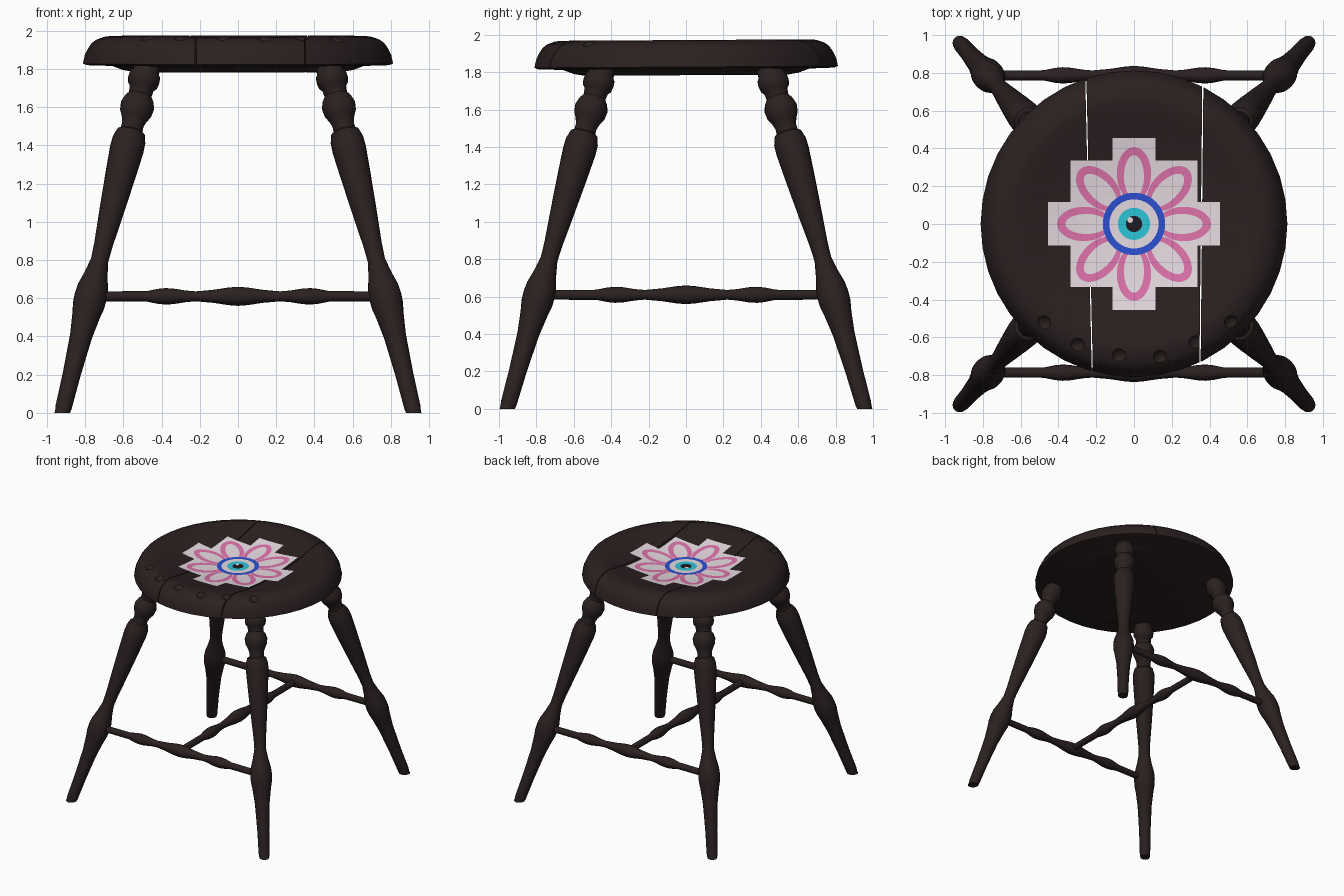
import bpy, bmesh
from math import sin, cos, pi, radians
from mathutils import Vector, Matrix

if "Cube" in bpy.data.objects:
    bpy.data.objects.remove(bpy.data.objects["Cube"])


def material(name, rgb):
    m = bpy.data.materials.new(name)
    m.use_nodes = True
    m.diffuse_color = (*rgb, 1)
    m.node_tree.nodes["Principled BSDF"].inputs["Base Color"].default_value = (*rgb, 1)
    return m


wood = material("dark wood", (0.024, 0.0145, 0.0145))
white = material("pale grey", (0.79, 0.71, 0.75))
pink = material("pink", (0.73, 0.17, 0.41))
blue = material("blue", (0.025, 0.08, 0.64))
teal = material("teal", (0.026, 0.56, 0.7))
black = material("black", (0.012, 0.012, 0.015))


def add_object(name, bm, mat, smooth=True):
    bmesh.ops.recalc_face_normals(bm, faces=bm.faces)
    mesh = bpy.data.meshes.new(name)
    bm.to_mesh(mesh)
    bm.free()
    mesh.materials.append(mat)
    ob = bpy.data.objects.new(name, mesh)
    bpy.context.collection.objects.link(ob)
    if smooth:
        smooth_edges(ob)
    return ob


def select(ob):
    bpy.ops.object.select_all(action="DESELECT")
    ob.select_set(True)
    bpy.context.view_layer.objects.active = ob


def smooth_edges(ob):
    select(ob)
    bpy.ops.object.shade_smooth_by_angle(angle=radians(35))


def lathe(profile, sides):
    """Solid of revolution about z from (radius, height) pairs, capped at both ends."""
    bm = bmesh.new()
    rings = [[bm.verts.new((r * cos(2 * pi * i / sides), r * sin(2 * pi * i / sides), z))
              for i in range(sides)] for r, z in profile]
    for a, b in zip(rings, rings[1:]):
        for i in range(sides):
            j = (i + 1) % sides
            bm.faces.new((a[i], a[j], b[j], b[i]))
    bm.faces.new(rings[0][::-1])
    bm.faces.new(rings[-1])
    return bm


def bisect(bm, point, normal, clear):
    geom = bm.verts[:] + bm.edges[:] + bm.faces[:]
    return bmesh.ops.bisect_plane(bm, geom=geom, plane_co=point, plane_no=normal,
                                  clear_outer=clear)["geom_cut"]


def cut(bm, point, normal):
    """Remove everything on the normal side of a plane and close the hole."""
    edges = [e for e in bisect(bm, point, normal, True) if isinstance(e, bmesh.types.BMEdge)]
    bmesh.ops.edgeloop_fill(bm, edges=edges)


# Seat: three planks cut from one rounded, dished disc, with narrow wedge gaps
SEAT_TOP = Vector((0, 0, 1.972))
TILT = (0.006, 0, 0)


def dish(r):
    """Height of the hollowed seat surface at a distance from its middle."""
    return -0.08 * max(0, 1 - (r / 0.64) ** 2)


seat_profile = [(0.54, -0.188), (0.6, -0.178), (0.66, -0.156), (0.79, -0.152), (0.812, -0.144),
                (0.802, -0.1), (0.785, -0.065), (0.765, -0.036), (0.74, -0.018), (0.7, -0.004), (0.67, 0)]
seat_profile += [(r, dish(r)) for r in (0.08 * i for i in range(8, 0, -1))]
seat_profile.append((0.01, dish(0.01)))
left_gap = (Vector((-0.238, 0, 0)), Vector((1, 0.022, 0)))
right_gap = (Vector((0.357, 0, 0)), Vector((1, -0.01, 0)))
HALF_GAP = Vector((0.003, 0, 0))
planks = {
    "right_seat_plank": [(left_gap, 1)],
    "middle_seat_plank": [(left_gap, -1), (right_gap, 1)],
    "left_seat_plank": [(right_gap, -1)],
}

# Cutter for the row of shallow dimples along the front edge
dimples = bmesh.new()
for x, y, z in [(-0.48, -0.525, -0.006), (-0.30, -0.645, -0.007), (-0.08, -0.70, -0.006),
                (0.14, -0.71, -0.01), (0.33, -0.63, -0.006), (0.52, -0.525, -0.016)]:
    bmesh.ops.create_uvsphere(dimples, u_segments=16, v_segments=12, radius=0.045,
                              matrix=Matrix.Translation((x, y, z + 0.025)))
cutter = add_object("dimple_cutter", dimples, wood, False)
cutter.location, cutter.rotation_euler = SEAT_TOP, TILT
cutter.hide_render = True

for name, cuts in planks.items():
    bm = lathe(seat_profile, 40)
    for (point, normal), side in cuts:
        cut(bm, point - HALF_GAP * side, normal * side)
    plank = add_object(name, bm, wood, False)
    plank.location, plank.rotation_euler = SEAT_TOP, TILT
    mod = plank.modifiers.new("dimples", "BOOLEAN")
    mod.operation, mod.object, mod.solver = "DIFFERENCE", cutter, "EXACT"
    select(plank)
    bpy.ops.object.modifier_apply(modifier="dimples")
    smooth_edges(plank)
bpy.data.objects.remove(cutter)

# Legs: one turned profile, splayed to each corner and trimmed flat at the floor
leg_profile = [(0.039, -0.06), (0.039, 0.005), (0.043, 0.03), (0.047, 0.2), (0.058, 0.4),
               (0.073, 0.51), (0.083, 0.56), (0.085, 0.61), (0.08, 0.66), (0.06, 0.73), (0.046, 0.8),
               (0.049, 0.88), (0.064, 1.05), (0.08, 1.25), (0.089, 1.38), (0.087, 1.43),
               (0.074, 1.47), (0.058, 1.48), (0.057, 1.51), (0.068, 1.54), (0.084, 1.57),
               (0.089, 1.61), (0.076, 1.645), (0.06, 1.665), (0.064, 1.70), (0.078, 1.715),
               (0.083, 1.74), (0.081, 1.77), (0.07, 1.785), (0.07, 1.84)]
for sy, row in ((-1, "front"), (1, "back")):
    for sx, side in ((1, "left"), (-1, "right")):
        axis = Vector((-0.245 * sx, -0.28 * sy, 1))
        bm = lathe([(r, z * axis.length) for r, z in leg_profile], 24)
        spin = Vector((0, 0, 1)).rotation_difference(axis).to_matrix().to_4x4()
        bm.transform(Matrix.Translation((0.92 * sx, 0.956 * sy, 0)) @ spin)
        cut(bm, Vector(), Vector((0, 0, -1)))
        add_object(f"{row}_{side}_leg", bm, wood)

# Stretchers: front and back rails joined by a middle rail
half_rail = [(0.05, 0), (0.046, 0.05), (0.034, 0.13), (0.026, 0.22), (0.03, 0.27),
             (0.041, 0.34), (0.043, 0.38), (0.039, 0.42), (0.027, 0.48), (0.026, 0.77)]
rail_profile = [(r, -z) for r, z in half_rail[:0:-1]] + half_rail
for name, y, turn in (("front_stretcher", -0.787, Matrix.Rotation(pi / 2, 4, "Y")),
                      ("back_stretcher", 0.787, Matrix.Rotation(pi / 2, 4, "Y")),
                      ("middle_stretcher", 0, Matrix.Rotation(pi / 2, 4, "X"))):
    bm = lathe(rail_profile, 16)
    bm.transform(Matrix.Translation((0, y, 0.61)) @ turn)
    add_object(name, bm, wood)


# Painted flower: thin stacked layers that follow the dished seat
def paint(name, outlines, layer, mat):
    bm = bmesh.new()
    for outline in outlines:
        bm.faces.new([bm.verts.new((x, y, 0)) for x, y in outline])
    for i in range(-9, 10):
        for axis in (Vector((1, 0, 0)), Vector((0, 1, 0))):
            bisect(bm, axis * i * 0.05, axis, False)
    for v in bm.verts:
        v.co.z = dish(v.co.length) + 0.0015 * layer
    ob = add_object(name, bm, mat, False)
    for p in ob.data.polygons:
        if p.normal.z < 0:
            p.flip()
    ob.location, ob.rotation_euler = SEAT_TOP, TILT


def ellipse(dist, a, b, angle=0.0, n=40):
    pts = [(dist + a * cos(2 * pi * i / n), b * sin(2 * pi * i / n)) for i in range(n)]
    return [(x * cos(angle) - y * sin(angle), x * sin(angle) + y * cos(angle)) for x, y in pts]


def box(w, h):
    return [(-w, -h), (w, -h), (w, h), (-w, h)]


petal_angles = [i * pi / 4 for i in range(8)]
paint("flower_background", [box(0.335, 0.335), box(0.115, 0.455), box(0.455, 0.115)], 1, white)
paint("petal_outlines", [ellipse(0.265, 0.142, 0.091, a) for a in petal_angles], 2, pink)
paint("petal_centres", [ellipse(0.252, 0.112, 0.053, a) for a in petal_angles], 3, white)
for i, (name, radius, mat) in enumerate((("eye_ring", 0.165, blue), ("eye_white", 0.13, white),
                                         ("iris", 0.085, teal), ("pupil", 0.043, black))):
    paint(name, [ellipse(0, radius, radius)], 3.5 + i * 0.7, mat)
paint("eye_highlight", [ellipse(0.029, 0.015, 0.015, 0.75 * pi)], 6.3, white)
